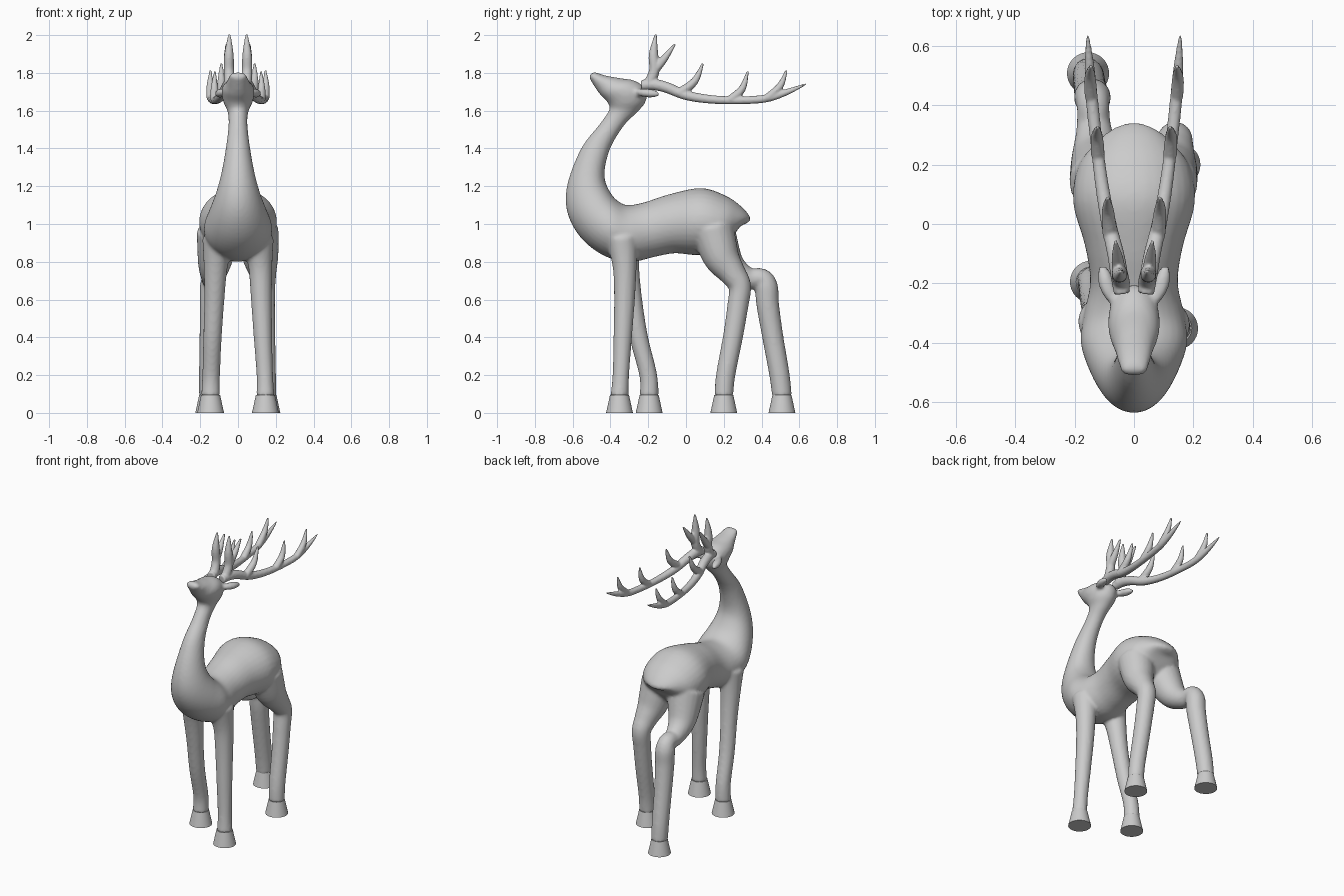
import bpy, bmesh, math
from mathutils import Vector


def spline(pts, n=5):
    """Catmull-Rom through tuples of any length."""
    out = []
    P = [pts[0]] + list(pts) + [pts[-1]]
    for i in range(1, len(P) - 2):
        for k in range(n):
            t = k / n
            out.append([0.5 * (2*b + (c - a)*t + (2*a - 5*b + 4*c - d)*t*t + (3*b - a - 3*c + d)*t**3)
                        for a, b, c, d in zip(P[i-1], P[i], P[i+1], P[i+2])])
    out.append(list(pts[-1]))
    return out


def loft(bm, rings, sides):
    """Closed skin over ellipses given as (centre, u, v)."""
    loops = []
    for c, u, v in rings:
        loops.append([bm.verts.new(c + u*math.cos(2*math.pi*k/sides) + v*math.sin(2*math.pi*k/sides))
                      for k in range(sides)])
    for a, b in zip(loops, loops[1:]):
        for k in range(sides):
            j = (k + 1) % sides
            bm.faces.new((a[k], a[j], b[j], b[k]))
    bm.faces.new(loops[0][::-1])
    bm.faces.new(loops[-1])


def tube(bm, pts, sides=16, flat=1.0):
    """Round tube through (x, y, z, radius) points."""
    s = spline(pts)
    rings = []
    for i, p in enumerate(s):
        t = (Vector(s[min(i+1, len(s)-1)][:3]) - Vector(s[max(i-1, 0)][:3])).normalized()
        u = Vector((1, 0, 0))
        u = (u - t*u.dot(t)).normalized()
        rings.append((Vector(p[:3]), u*p[3], t.cross(u)*p[3]*flat))
    loft(bm, rings, sides)


def finish(name, bm, voxel=None, smooth=4):
    bmesh.ops.recalc_face_normals(bm, faces=bm.faces)
    me = bpy.data.meshes.new(name)
    bm.to_mesh(me)
    bm.free()
    ob = bpy.data.objects.new(name, me)
    bpy.context.collection.objects.link(ob)
    if voxel:  # fuse the overlapping skins into one soft surface
        m = ob.modifiers.new("fuse", 'REMESH')
        m.mode, m.voxel_size, m.use_smooth_shade = 'VOXEL', voxel, True
        m = ob.modifiers.new("soften", 'SMOOTH')
        m.factor, m.iterations = 0.5, smooth
    return ob


# Torso, neck and head: (top y, top z, bottom y, bottom z, half width), tail to snout
trunk = [
    (0.342, 1.02, 0.315, 1.0, 0.03), (0.335, 1.045, 0.285, 0.985, 0.08), (0.29, 1.095, 0.24, 0.92, 0.135),
    (0.21, 1.15, 0.17, 0.85, 0.19), (0.08, 1.19, 0.06, 0.835, 0.205), (-0.09, 1.157, -0.06, 0.845, 0.165),
    (-0.22, 1.115, -0.17, 0.825, 0.148), (-0.31, 1.10, -0.29, 0.80, 0.168), (-0.365, 1.125, -0.43, 0.83, 0.18),
    (-0.405, 1.175, -0.555, 0.925, 0.153), (-0.43, 1.24, -0.628, 1.06, 0.118), (-0.425, 1.32, -0.628, 1.21, 0.088),
    (-0.392, 1.42, -0.555, 1.40, 0.063), (-0.325, 1.525, -0.46, 1.525, 0.05), (-0.26, 1.59, -0.408, 1.60, 0.055),
    (-0.215, 1.645, -0.41, 1.635, 0.075), (-0.21, 1.71, -0.43, 1.66, 0.086), (-0.27, 1.758, -0.45, 1.68, 0.084),
    (-0.35, 1.772, -0.473, 1.71, 0.066), (-0.43, 1.787, -0.495, 1.745, 0.053),
    (-0.48, 1.803, -0.51, 1.77, 0.042), (-0.498, 1.80, -0.51, 1.785, 0.022)]
body = bmesh.new()
rings = []
for yt, zt, yb, zb, w in spline(trunk):
    top, bot = Vector((0, yt, zt)), Vector((0, yb, zb))
    rings.append(((top + bot)/2, Vector((w, 0, 0)), (top - bot)/2))
loft(body, rings, 32)

# Legs, each in its own stride pose, from hoof to hip
legs = {
    "front_right": [(.145, -.352, .088, .048), (.142, -.345, .2, .044), (.132, -.335, .4, .049),
                    (.123, -.325, .62, .056), (.118, -.325, .78, .064), (.105, -.34, .92, .085)],
    "front_left": [(-.145, -.195, .088, .05), (-.142, -.20, .2, .047), (-.135, -.25, .4, .049),
                   (-.125, -.285, .6, .053), (-.118, -.312, .78, .064), (-.105, -.33, .92, .085)],
    "rear_right": [(.153, .20, .088, .05), (.15, .21, .2, .051), (.145, .248, .4, .053), (.14, .275, .57, .056),
                   (.138, .285, .67, .06), (.132, .245, .74, .072), (.118, .185, .83, .097), (.10, .14, .97, .115)],
    "rear_left": [(-.155, .508, .088, .052), (-.153, .495, .2, .054), (-.148, .46, .4, .056), (-.142, .433, .57, .06),
                  (-.14, .425, .665, .062), (-.138, .40, .71, .055), (-.135, .32, .715, .06),
                  (-.125, .22, .79, .088), (-.10, .145, .95, .12)]}
for pts in legs.values():
    tube(body, pts, 20)

# Ears
for s in (-1, 1):
    tube(body, [(s*.06, -.27, 1.70, .014), (s*.085, -.225, 1.695, .026),
                (s*.1, -.175, 1.69, .025), (s*.108, -.138, 1.687, .01)], 12, 0.85)
finish("body", body, 0.0105)

# Hooves: flared cones
for name, pts in legs.items():
    bm = bmesh.new()
    bmesh.ops.create_cone(bm, cap_ends=True, segments=32, radius1=0.071, radius2=0.05, depth=0.096)
    x, y = pts[0][:2]
    bmesh.ops.translate(bm, verts=bm.verts, vec=(x, y, 0.048))
    ob = finish(name + "_hoof", bm)
    bpy.context.view_layer.objects.active = ob
    ob.select_set(True)
    bpy.ops.object.shade_smooth_by_angle(angle=math.radians(40))
    ob.select_set(False)

# Antlers: main beam swept back, forked brow tine and three upright tines
branches = [
    [(.04, -.235, 1.735, .028), (.05, -.17, 1.738, .03), (.062, -.10, 1.722, .029), (.085, .0, 1.682, .026),
     (.108, .13, 1.66, .023), (.127, .28, 1.655, .021), (.142, .42, 1.664, .021), (.15, .53, 1.697, .017),
     (.156, .638, 1.742, .005)],
    [(.042, -.20, 1.735, .03), (.048, -.168, 1.81, .028), (.048, -.172, 1.90, .025), (.045, -.16, 2.005, .006)],
    [(.05, -.165, 1.815, .024), (.056, -.115, 1.875, .02), (.062, -.058, 1.953, .006)],
    [(.08, -.04, 1.69, .026), (.088, .045, 1.755, .021), (.088, .09, 1.852, .006)],
    [(.122, .235, 1.658, .024), (.125, .297, 1.715, .02), (.122, .327, 1.808, .006)],
    [(.145, .43, 1.667, .022), (.148, .498, 1.73, .019), (.145, .533, 1.815, .006)]]
for side, s in (("left", -1), ("right", 1)):
    bm = bmesh.new()
    for br in branches:
        tube(bm, [(s*x, y, z, r) for x, y, z, r in br], 12)
    finish(side + "_antler", bm, 0.006, 3)
